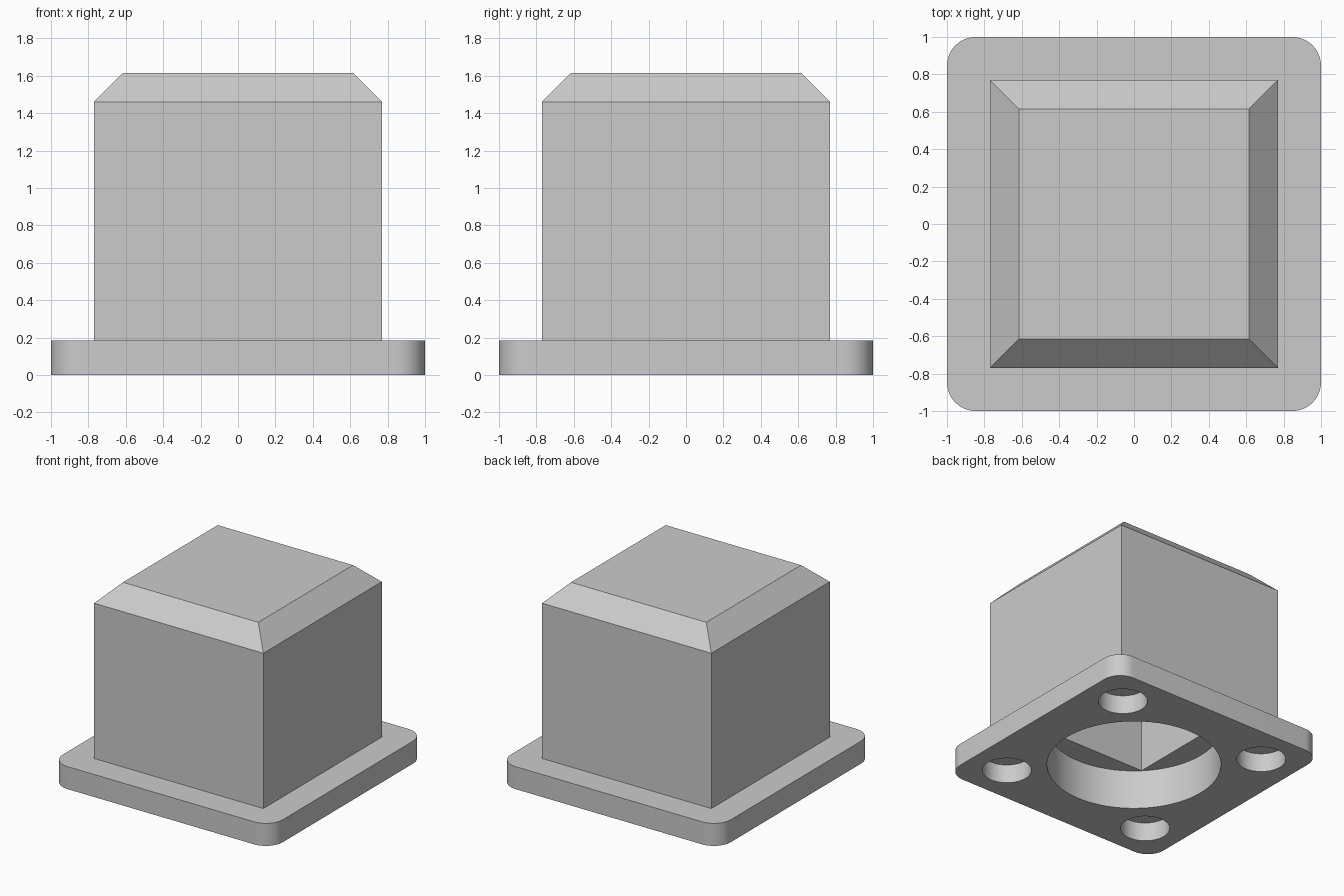
import bpy, bmesh, math
from mathutils import Matrix

cube = bpy.data.objects.get("Cube")
if cube:
    bpy.data.objects.remove(cube)

grey = bpy.data.materials.new("plain grey")
grey.use_nodes = True
colour = (0.6, 0.6, 0.6, 1)
grey.diffuse_color = colour
grey.node_tree.nodes["Principled BSDF"].inputs["Base Color"].default_value = colour

PLATE_TOP, HEIGHT = 0.185, 1.615
BOX_HALF, CHAMFER = 0.769, 0.154


def finish(name, bm):
    bmesh.ops.recalc_face_normals(bm, faces=bm.faces)
    mesh = bpy.data.meshes.new(name)
    bm.to_mesh(mesh)
    bm.free()
    obj = bpy.data.objects.new(name, mesh)
    mesh.materials.append(grey)
    bpy.context.collection.objects.link(obj)
    return obj


def block(half, z0, z1):
    bm = bmesh.new()
    bmesh.ops.create_cube(bm, size=1, matrix=Matrix.Translation((0, 0, (z0 + z1) / 2))
                          @ Matrix.Diagonal((2 * half, 2 * half, z1 - z0, 1)))
    return bm


def cylinder(name, x, y, radius, z0, z1, sides):
    bm = bmesh.new()
    bmesh.ops.create_cone(bm, cap_ends=True, segments=sides, radius1=radius, radius2=radius,
                          depth=z1 - z0, matrix=Matrix.Translation((x, y, (z0 + z1) / 2)))
    return finish(name, bm)


def combine(target, tool, operation):
    mod = target.modifiers.new(operation.lower(), 'BOOLEAN')
    mod.operation = operation
    mod.solver = 'EXACT'
    mod.object = tool
    bpy.context.view_layer.objects.active = target
    bpy.ops.object.modifier_apply(modifier=mod.name)
    bpy.data.objects.remove(tool)


# Base plate with rounded vertical corners
bm = block(1, 0, PLATE_TOP)
uprights = [e for e in bm.edges if abs(e.verts[0].co.z - e.verts[1].co.z) > 0.1]
bmesh.ops.bevel(bm, geom=uprights, offset=CHAMFER, segments=12, profile=0.5, affect='EDGES')
body = finish("housing_on_plate", bm)

# Square housing with a chamfered top
bm = block(BOX_HALF, 0.1, HEIGHT)
top = max(bm.faces, key=lambda f: f.calc_center_median().z)
rim = [v for v in top.verts]
for v in rim:
    v.co.z = HEIGHT - CHAMFER
cap = bmesh.ops.extrude_discrete_faces(bm, faces=[top])["faces"][0]
for v in cap.verts:
    v.co.x *= (BOX_HALF - CHAMFER) / BOX_HALF
    v.co.y *= (BOX_HALF - CHAMFER) / BOX_HALF
    v.co.z = HEIGHT
combine(body, finish("housing", bm), 'UNION')

# Round opening underneath, leading into a square cavity
combine(body, cylinder("opening_cutter", 0, 0, 0.655, -0.1, 0.325, 96), 'DIFFERENCE')
combine(body, finish("cavity_cutter", block(0.461, 0.2, 1.31)), 'DIFFERENCE')

# Four shallow corner sockets
for x in (-0.68, 0.68):
    for y in (-0.68, 0.68):
        combine(body, cylinder("socket_cutter", x, y, 0.185, -0.1, 0.154, 48), 'DIFFERENCE')

bpy.ops.object.select_all(action='DESELECT')
body.select_set(True)
bpy.context.view_layer.objects.active = body
bpy.ops.object.shade_smooth_by_angle(angle=math.radians(30))
